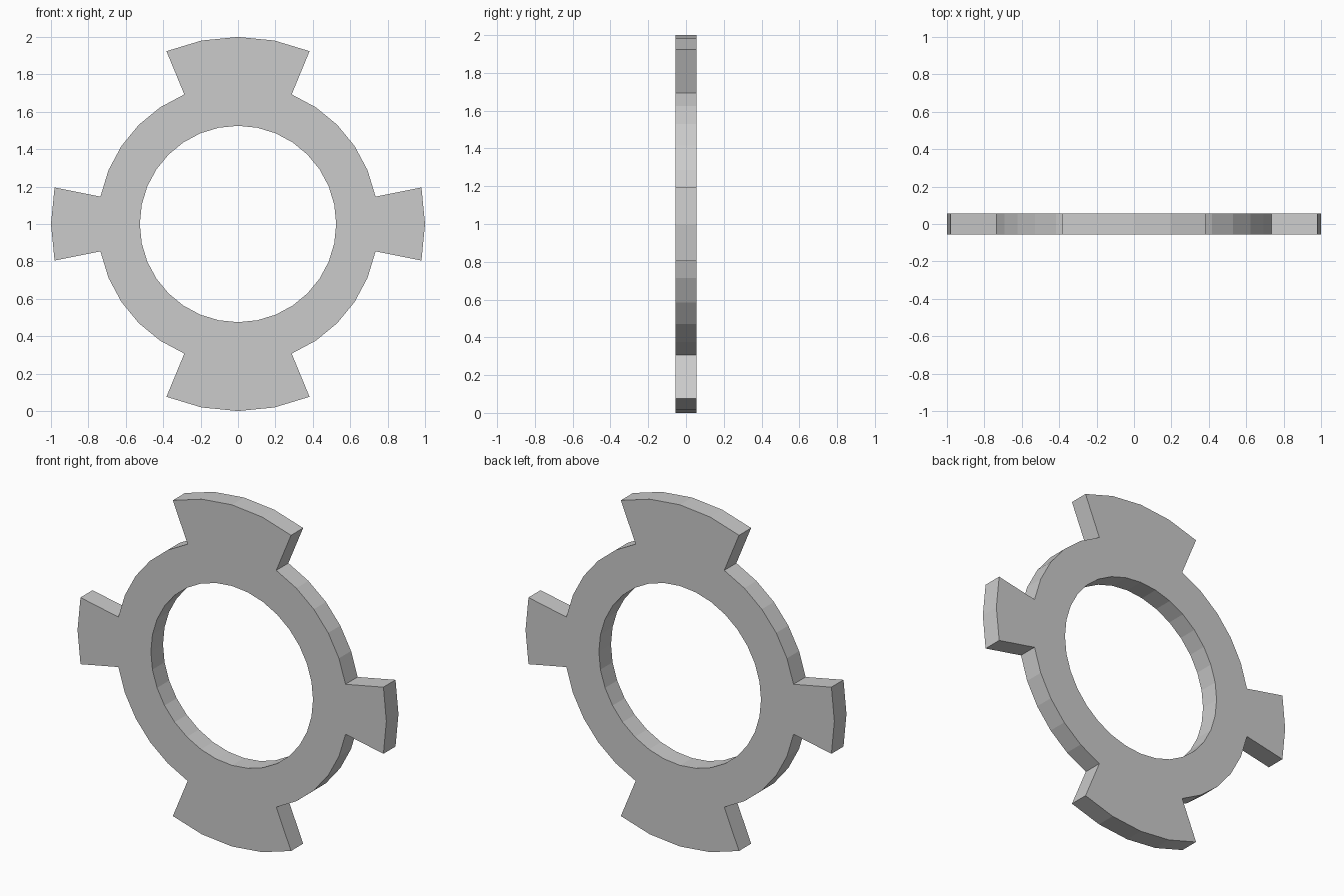
import bpy, bmesh, math

if "Cube" in bpy.data.objects:
    bpy.data.objects.remove(bpy.data.objects["Cube"])

SEG = 32
R_IN, R_RING, R_TAB = 0.525, 0.75, 1.0
HALF_T, CENTRE_Z = 0.056, 1.0
# Segments carrying a tab: narrow left/right pairs, wide top/bottom groups
TABS = {31, 0, 15, 16, *range(6, 10), *range(22, 26)}

bm = bmesh.new()


def point(r, i):
    a = 2 * math.pi * i / SEG
    return bm.verts.new((r * math.cos(a), -HALF_T, CENTRE_Z + r * math.sin(a)))


def sector(r0, r1, i):
    bm.faces.new([point(r0, i), point(r1, i), point(r1, i + 1), point(r0, i + 1)])


# Front face: ring sectors plus tab sectors
for i in range(SEG):
    sector(R_IN, R_RING, i)
    if i in TABS:
        sector(R_RING, R_TAB, i)
bmesh.ops.remove_doubles(bm, verts=bm.verts[:], dist=1e-4)

# Thicken to the back, keeping the front face
front = bm.faces[:]
back = bmesh.ops.extrude_face_region(bm, geom=front, use_keep_orig=True)
bmesh.ops.translate(bm, vec=(0, 2 * HALF_T, 0),
                    verts=[g for g in back["geom"] if isinstance(g, bmesh.types.BMVert)])
bmesh.ops.recalc_face_normals(bm, faces=bm.faces[:])

mesh = bpy.data.meshes.new("tabbed_ring")
bm.to_mesh(mesh)
bm.free()
bpy.context.collection.objects.link(bpy.data.objects.new("tabbed_ring", mesh))
